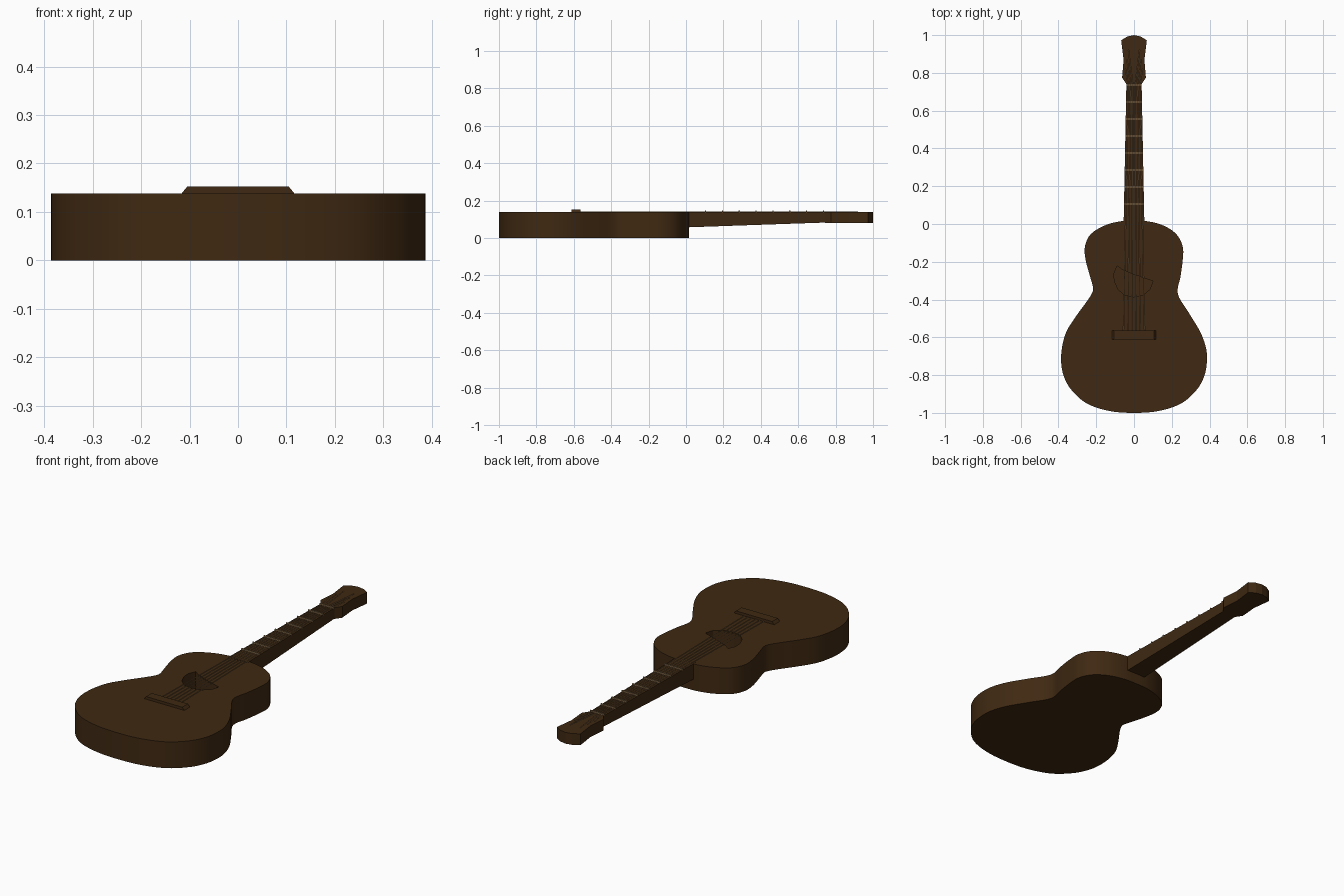
import bpy, bmesh, math
from mathutils import Vector

if "Cube" in bpy.data.objects:
    bpy.data.objects.remove(bpy.data.objects["Cube"])


def material(name, rgb):
    m = bpy.data.materials.new(name)
    m.diffuse_color = (*rgb, 1)
    m.use_nodes = True
    m.node_tree.nodes["Principled BSDF"].inputs["Base Color"].default_value = m.diffuse_color
    return m


WOOD = material("dark_wood", (0.05, 0.022, 0.006))
METAL = material("pale_metal", (0.3, 0.19, 0.09))


def finish(name, bm, mat):
    bmesh.ops.recalc_face_normals(bm, faces=bm.faces)
    me = bpy.data.meshes.new(name)
    bm.to_mesh(me)
    bm.free()
    ob = bpy.data.objects.new(name, me)
    bpy.context.collection.objects.link(ob)
    me.materials.append(mat)
    return ob


def loft(name, lower, upper, mat):
    """Closed solid between two matching rings of 3D points."""
    bm = bmesh.new()
    a = [bm.verts.new(p) for p in lower]
    b = [bm.verts.new(p) for p in upper]
    bm.faces.new(a)
    bm.faces.new(b)
    for i in range(len(a)):
        j = (i + 1) % len(a)
        bm.faces.new((a[i], a[j], b[j], b[i]))
    return finish(name, bm, mat)


def prism(name, outline, z0, z1, mat):
    return loft(name, [(x, y, z0) for x, y in outline],
                [(x, y, z1) for x, y in outline], mat)


def spline(points, steps):
    """Closed Catmull-Rom curve through the points."""
    out, n = [], len(points)
    for i in range(n):
        p0, p1, p2, p3 = (Vector(points[(i + k) % n]) for k in (-1, 0, 1, 2))
        for s in range(steps):
            t = s / steps
            out.append(0.5 * (2 * p1 + (p2 - p0) * t
                              + (2 * p0 - 5 * p1 + 4 * p2 - p3) * t ** 2
                              + (3 * p1 - p0 - 3 * p2 + p3) * t ** 3))
    return out


def smooth(ob, angle=30):
    ob.data.shade_smooth()
    ob.data.set_sharp_from_angle(angle=math.radians(angle))


# body: slightly uneven figure-eight outline
right = [(0, .017), (.08, .013), (.16, -.01), (.225, -.055), (.258, -.12),
         (.258, -.19), (.246, -.28), (.232, -.37), (.29, -.47), (.35, -.57),
         (.382, -.66), (.385, -.74), (.37, -.81), (.33, -.88), (.25, -.95),
         (.13, -.99), (0, -1)]
left = [(-.13, -.99), (-.25, -.95), (-.33, -.88), (-.37, -.81), (-.385, -.74),
        (-.382, -.66), (-.36, -.575), (-.315, -.5), (-.25, -.41), (-.222, -.365),
        (-.217, -.335), (-.235, -.27), (-.256, -.19), (-.26, -.12),
        (-.23, -.055), (-.16, -.01), (-.08, .013)]
TOP = 0.138
body = prism("body", spline(right + left, 5), 0, TOP, WOOD)

# sound hole: D-shaped pocket cut into the top
hole = [(-.09, -.222), (-.06, -.243), (.0, -.268), (.1, -.302), (.085, -.345),
        (.05, -.375), (0, -.386), (-.05, -.376), (-.085, -.345), (-.104, -.3),
        (-.106, -.262)]
cutter = prism("sound_hole_cutter", hole, TOP - 0.1, TOP + 0.1, WOOD)
cutter.hide_render = True
mod = body.modifiers.new("sound_hole", 'BOOLEAN')
mod.operation = 'DIFFERENCE'
mod.solver = 'EXACT'
mod.object = cutter
bpy.context.view_layer.objects.active = body
bpy.ops.object.modifier_apply(modifier=mod.name)
bpy.data.objects.remove(cutter)
smooth(body)


# neck: tapering in width and depth
def half_width(y):
    return 0.055 - 0.015 * y / 0.76


def neck_ring(y, z):
    w = half_width(y)
    return [(-w, y, z), (w, y, z), (w, y, 0.139), (-w, y, 0.139)]


loft("neck", neck_ring(0, 0.057), neck_ring(0.78, 0.084), WOOD)

# headstock
side = [(.041, .742), (.063, .775), (.055, .87), (.068, .972), (.035, .993)]
head = side + [(0, 1)] + [(-x, y) for x, y in reversed(side)]
prism("headstock", head, 0.081, 0.14, WOOD)

# bridge with sloped ends
loft("bridge",
     [(x, y, TOP - 0.002) for x, y in ((-.118, -.612), (.118, -.612), (.118, -.565), (-.118, -.565))],
     [(x, y, 0.152) for x, y in ((-.105, -.612), (.105, -.612), (.105, -.565), (-.105, -.565))],
     WOOD)

# frets and nut
for i in range(8):
    y = 0.105 + 0.09 * i
    w = half_width(y)
    d = 0.003
    prism("nut" if i == 7 else f"fret_{i + 1}",
          [(-w, y - d), (w, y - d), (w, y + d), (-w, y + d)], 0.136, 0.146, METAL)

# strings: bridge to nut, then fanning out to the tuning points
for i in range(6):
    u = (i - 2.5) / 2.5
    rank = min(i, 5 - i)
    path = [(u * .056, -.57, .1395), (u * .03, .735, .1405),
            (math.copysign(.045 - .008 * rank, u), .82 + .05 * rank, .141)]
    r = 0.0015
    bm = bmesh.new()
    rings = [[bm.verts.new((x + r * cx, y, z + r * cz))
              for cx, cz in ((1, 0), (0, 1), (-1, 0), (0, -1))] for x, y, z in path]
    for a, b in zip(rings, rings[1:]):
        for k in range(4):
            m = (k + 1) % 4
            bm.faces.new((a[k], a[m], b[m], b[k]))
    bm.faces.new(rings[0])
    bm.faces.new(rings[-1])
    finish(f"string_{i + 1}", bm, METAL)
